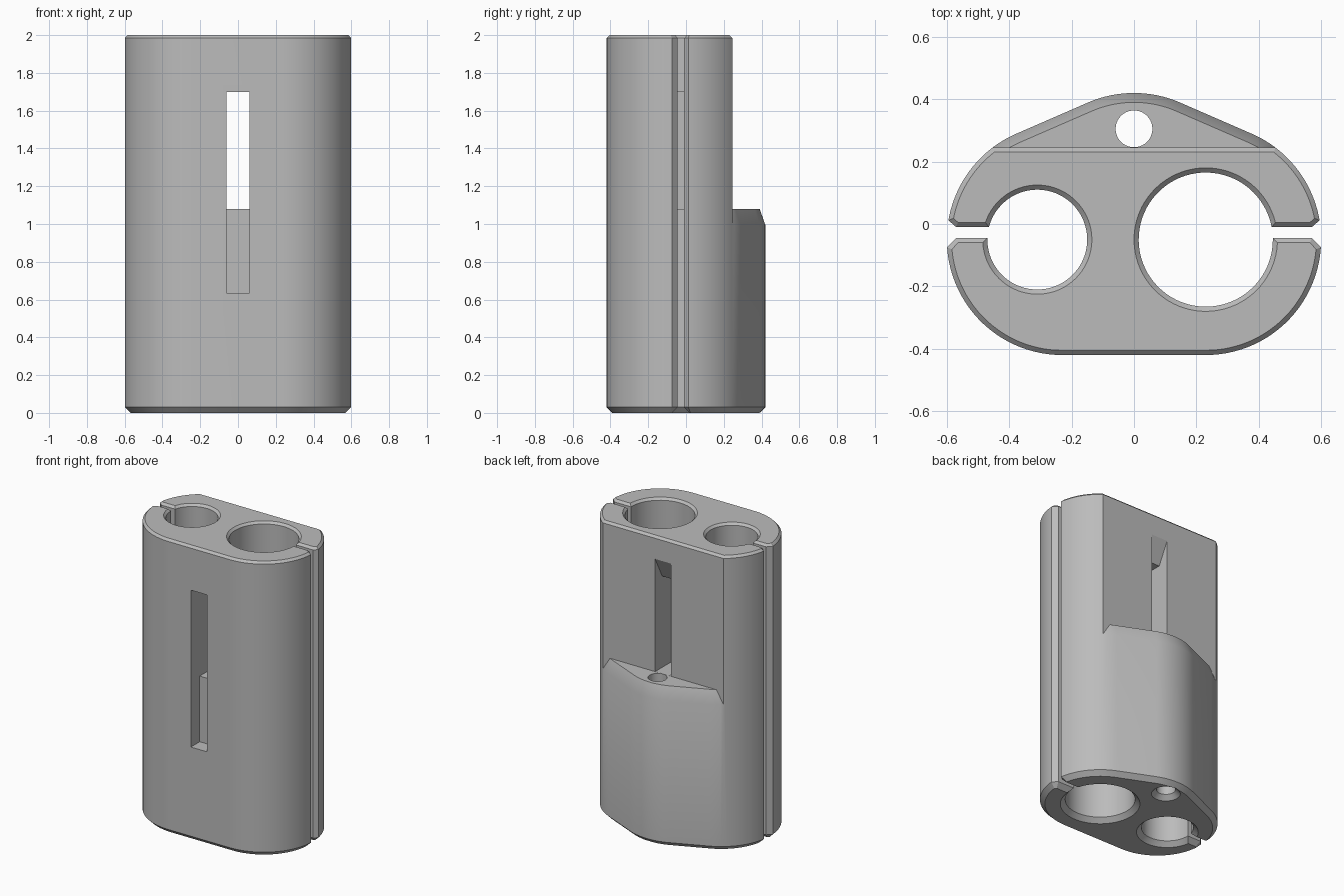
import bpy, bmesh
from math import sin, cos, asin, pi, atan2

if "Cube" in bpy.data.objects:
    bpy.data.objects.remove(bpy.data.objects["Cube"], do_unlink=True)

R, CX, CY = 0.37, 0.23, -0.05       # corner radius and corner centres
RIDGE_Y, BACK = 0.05, 0.245         # centre of the rear ridge, flat back plane
SLIT_HI, SLIT_LO = -0.01, -0.045    # edges of the side slits
BIG = (0.23, 0.215)                 # bore centre x, radius
SMALL = (-0.31, 0.16)
TILT = atan2(RIDGE_Y - CY, CX)

mat = bpy.data.materials.new("plain grey")
mat.use_nodes = True
grey = (0.5, 0.5, 0.5, 1)
mat.diffuse_color = grey
mat.node_tree.nodes["Principled BSDF"].inputs["Base Color"].default_value = grey


def arc(cx, cy, r, a, b, n):
    return [(cx + r * cos(a + (b - a) * i / n), cy + r * sin(a + (b - a) * i / n))
            for i in range(n + 1)]


def mirrored(points):
    return [(-x, y) for x, y in reversed(points)]


def bore(centre, radius, d, start_side):
    """Bore wall, traced clockwise from one lip of its slit to the other."""
    r = radius + d
    hi = asin((SLIT_HI + d - CY) / r)
    lo = asin((SLIT_LO - d - CY) / r)
    if start_side < 0:
        return arc(centre, CY, r, pi - hi, -pi - lo, 72)
    return arc(centre, CY, r, lo, hi - 2 * pi, 72)


def outline(d, d_ridge, back, flat):
    """Whole cross-section: d insets the body, d_ridge the rear ridge."""
    r, q = R - d, R - d_ridge
    lip = 0.57 - 0.4 * d
    a_hi = asin((0.012 + 0.4 * d - CY) / r)
    a_lo = asin((-0.075 - 0.4 * d - CY) / r)
    upper = [(lip, SLIT_HI + d)] + arc(CX, CY, r, a_hi, asin((back - CY) / r), 16)
    lower = arc(CX, CY, r, -pi / 2, a_lo, 24) + [(lip, SLIT_LO - d)]
    side = arc(CX, CY, q, asin((BACK - CY) / q), pi / 2 - TILT, 5)
    ridge = side + arc(0, RIDGE_Y, q, pi / 2 - TILT, pi / 2 + TILT, 16) + mirrored(side)
    if flat:
        ridge = [(x, back) for x, y in ridge]
    return (upper + ridge + mirrored(upper) + bore(*SMALL, d, -1)
            + mirrored(lower) + lower + bore(*BIG, d, 1))


def loft(name, rings):
    """Skin a stack of equal-length closed rings and cap both ends."""
    bm = bmesh.new()
    rows = [[bm.verts.new(p) for p in ring] for ring in rings]
    n = len(rows[0])
    for low, high in zip(rows, rows[1:]):
        for i in range(n):
            j = (i + 1) % n
            bm.faces.new((low[i], low[j], high[j], high[i]))
    bm.faces.new(rows[0][::-1])
    bm.faces.new(rows[-1])
    bmesh.ops.remove_doubles(bm, verts=bm.verts, dist=1e-5)
    bmesh.ops.dissolve_limit(bm, angle_limit=0.005, verts=bm.verts, edges=bm.edges)
    bmesh.ops.recalc_face_normals(bm, faces=bm.faces)
    mesh = bpy.data.meshes.new(name)
    bm.to_mesh(mesh)
    bm.free()
    mesh.materials.append(mat)
    obj = bpy.data.objects.new(name, mesh)
    bpy.context.collection.objects.link(obj)
    return obj


# Body with bores, side slits, chamfered ends and half-height rear ridge
levels = [(0, 0.03, 0.03, BACK, False), (0.03, 0, 0, BACK, False),
          (0.995, 0, 0, BACK, False), (1.08, 0, 0.03, BACK, False),
          (1.08, 0, 0.03, BACK, True), (1.985, 0, 0.03, BACK, True),
          (2, 0.015, 0.03, BACK - 0.015, True)]
body = loft("holder_body", [[(x, y, z) for x, y in outline(*spec)] for z, *spec in levels])

# Window slot: a front recess below it and a ramp at the back above it
slot = [(-0.5, 0.635), (-0.325, 0.635), (-0.325, 1.0805), (0.3, 1.0805),
        (0.3, 1.951), (0.17, 1.7), (-0.5, 1.7)]
slot_cutter = loft("slot_cutter", [[(x, y, z) for y, z in slot] for x in (-0.06, 0.06)])

# Vertical screw hole through the ridge, countersunk underneath
screw_cutter = loft("screw_cutter", [
    [(x, y, z) for x, y in arc(0, 0.305, r, 0, 2 * pi, 40)[:-1]]
    for z, r in ((-0.01, 0.099), (0.03, 0.059), (1.2, 0.059))])

bpy.ops.object.select_all(action="DESELECT")
bpy.context.view_layer.objects.active = body
body.select_set(True)
for cutter in (slot_cutter, screw_cutter):
    cutter.hide_render = True
    mod = body.modifiers.new("cut", "BOOLEAN")
    mod.operation, mod.solver, mod.object = "DIFFERENCE", "EXACT", cutter
    bpy.ops.object.modifier_apply(modifier=mod.name)
    bpy.data.objects.remove(cutter, do_unlink=True)

bpy.ops.object.shade_smooth_by_angle(angle=0.4)
